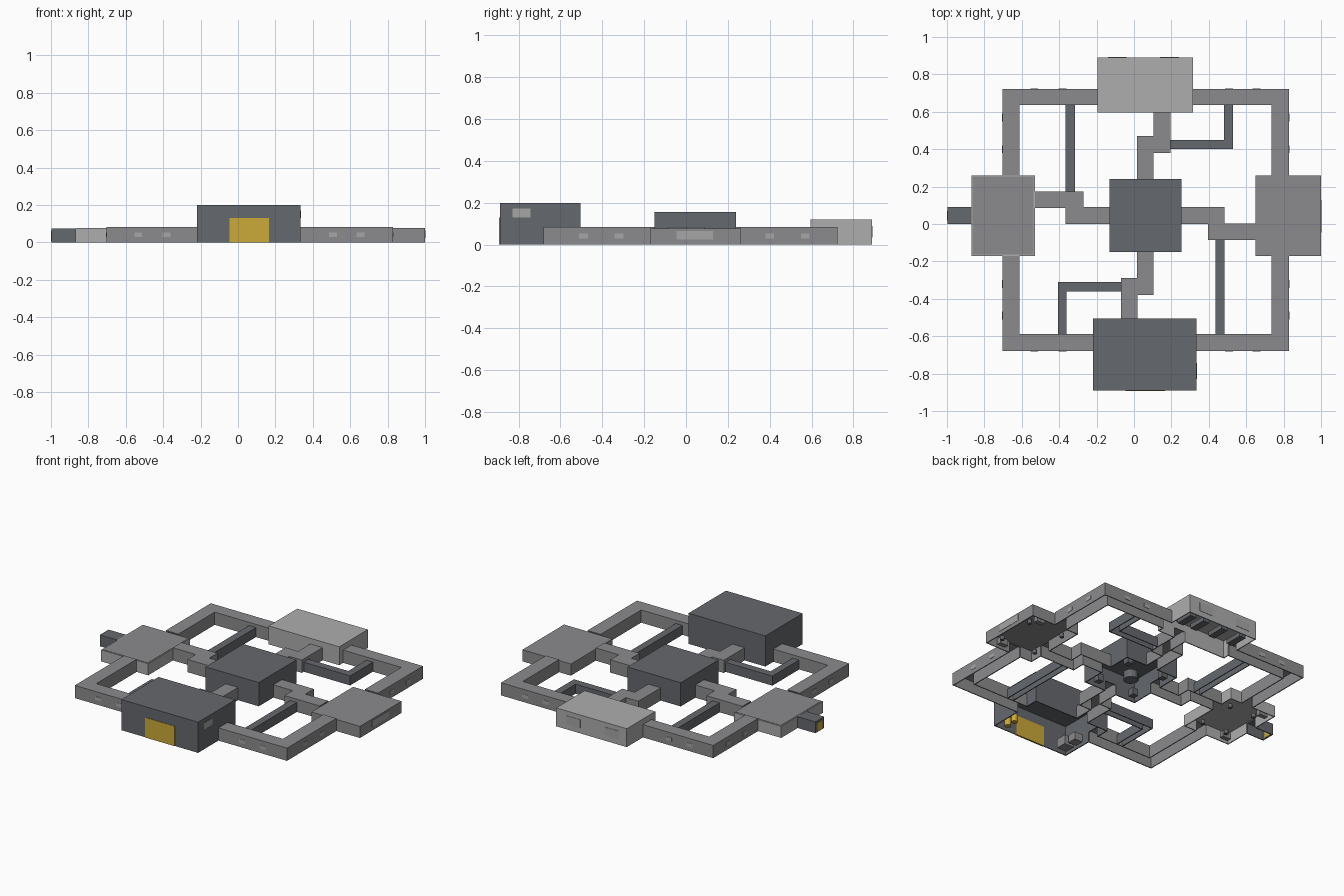
import bpy, bmesh
from math import pi
from mathutils import Matrix

if "Cube" in bpy.data.objects:
    bpy.data.objects.remove(bpy.data.objects["Cube"])


def material(name, rgb):
    m = bpy.data.materials.new(name)
    m.diffuse_color = (*rgb, 1)
    m.use_nodes = True
    m.node_tree.nodes["Principled BSDF"].inputs["Base Color"].default_value = m.diffuse_color
    return m


GREY = material("hull_grey", (0.26, 0.26, 0.27))
DARK = material("slate", (0.13, 0.14, 0.155))
LIGHT = material("pale_grey", (0.42, 0.42, 0.42))
PANE = material("window_pale", (0.38, 0.38, 0.38))
YELLOW = material("hatch_yellow", (0.6, 0.4, 0.04))


def finish(name, bm, mat):
    me = bpy.data.meshes.new(name)
    bm.to_mesh(me)
    bm.free()
    ob = bpy.data.objects.new(name, me)
    bpy.context.collection.objects.link(ob)
    if mat:
        me.materials.append(mat)
    return ob


def shell(name, pts, h, mat, open_edges=()):
    """Roof and walls over a plan outline, no floor; listed edges stay open."""
    bm = bmesh.new()
    lo = [bm.verts.new((x, y, 0)) for x, y in pts]
    hi = [bm.verts.new((x, y, h)) for x, y in pts]
    n = len(pts)
    area = sum(pts[i][0] * pts[(i + 1) % n][1] - pts[(i + 1) % n][0] * pts[i][1]
               for i in range(n))
    faces = [hi] + [[lo[i], lo[(i + 1) % n], hi[(i + 1) % n], hi[i]]
                    for i in range(n) if i not in open_edges]
    for f in faces:
        bm.faces.new(f if area > 0 else f[::-1])
    ob = finish(name, bm, mat)
    sol = ob.modifiers.new("wall_thickness", 'SOLIDIFY')
    sol.thickness = 0.006
    sol.offset = -1
    sol.use_even_offset = True
    return ob


def rect(x0, x1, y0, y1):
    return [(x0, y0), (x1, y0), (x1, y1), (x0, y1)]


def boxes(name, items, mat):
    """Boxes given as x0, x1, y0, y1, z0, z1 in one object."""
    bm = bmesh.new()
    for x0, x1, y0, y1, z0, z1 in items:
        m = Matrix.Translation(((x0 + x1) / 2, (y0 + y1) / 2, (z0 + z1) / 2))
        bmesh.ops.create_cube(bm, size=1, matrix=m @ Matrix.Diagonal((x1 - x0, y1 - y0, z1 - z0, 1)))
    return finish(name, bm, mat)


def cylinders(name, items, mat, sides=8):
    bm = bmesh.new()
    for x, y, r, z0, z1 in items:
        bmesh.ops.create_cone(bm, cap_ends=True, segments=sides, radius1=r, radius2=r,
                              depth=z1 - z0, matrix=Matrix.Translation((x, y, (z0 + z1) / 2)))
    return finish(name, bm, mat)


# Doorways: boxes straddling the room walls, as x range and y range
H = 0.083
doors = []
for a, b in [(0.64, 0.715), (-0.675, -0.595)]:
    for x in ((-0.195, 0.315) if a > 0 else (-0.22, 0.335)):
        doors.append((x - 0.02, x + 0.02, a, b, -0.02, 0.066))
for a, b in [(-0.695, -0.62), (0.74, 0.825)]:
    for y in (-0.17, 0.26):
        doors.append((a, b, y - 0.02, y + 0.02, -0.02, 0.066))
for a, b, y in [(0.11, 0.19, 0.595), (0.02, 0.1, 0.24), (0.02, 0.1, -0.15), (-0.065, 0.015, -0.505)]:
    doors.append((a, b, y - 0.02, y + 0.02, -0.02, 0.066))
for a, b, x in [(0.005, 0.085, -0.87), (0.095, 0.17, -0.53), (0.005, 0.085, -0.13),
                (0.005, 0.085, 0.255), (-0.08, -0.005, 0.65)]:
    doors.append((x - 0.02, x + 0.02, a, b, -0.02, 0.066))
cutter = boxes("doorway_cutter", doors, None)
cutter.hide_render = True
cutter.hide_viewport = True
cutter.display_type = 'WIRE'

# Rooms
rooms = [("hangar_room", (-0.22, 0.335, -0.89, -0.505), 0.20, DARK),
         ("back_room", (-0.195, 0.315, 0.595, 0.89), 0.12, LIGHT),
         ("left_room", (-0.87, -0.53, -0.17, 0.26), 0.075, LIGHT),
         ("right_room", (0.65, 1.0, -0.17, 0.26), 0.076, GREY),
         ("central_room", (-0.13, 0.255, -0.15, 0.24), 0.155, DARK)]
for name, r, h, mat in rooms:
    ob = shell(name, rect(*r), h, mat)
    cut = ob.modifiers.new("doorways", 'BOOLEAN')
    cut.object = cutter
    cut.operation = 'DIFFERENCE'
    cut.solver = 'EXACT'
boxes("left_room_roof", [(-0.863, -0.537, -0.163, 0.253, 0.074, 0.077)], GREY)

# Ring corridors: each corner joins a front or back room to a side room
for name, xe, xi, xo, ye, yi, yo in [
        ("back_right", 0.315, 0.735, 0.83, 0.26, 0.635, 0.723),
        ("back_left", -0.195, -0.613, -0.703, 0.26, 0.635, 0.723),
        ("front_right", 0.335, 0.735, 0.83, -0.17, -0.587, -0.68),
        ("front_left", -0.22, -0.613, -0.703, -0.17, -0.587, -0.68)]:
    shell("ring_corridor_" + name,
          [(xe, yo), (xe, yi), (xi, yi), (xi, ye), (xo, ye), (xo, yo)], H, GREY, (0, 3))

# Stepped corridors from the central room
shell("back_link", [(0.015, 0.24), (0.105, 0.24), (0.105, 0.38), (0.195, 0.38),
                    (0.195, 0.595), (0.105, 0.595), (0.105, 0.47), (0.015, 0.47)], H, GREY, (0, 4))
shell("front_link", [(0.105, -0.15), (0.015, -0.15), (0.015, -0.29), (-0.07, -0.29),
                     (-0.07, -0.505), (0.02, -0.505), (0.02, -0.38), (0.105, -0.38)], H, GREY, (0, 4))
shell("right_link", [(0.255, 0.09), (0.255, 0.0), (0.395, 0.0), (0.395, -0.085),
                     (0.65, -0.085), (0.65, 0.003), (0.485, 0.003), (0.485, 0.09)], H, GREY, (0, 4))
shell("left_link", [(-0.13, 0.0), (-0.13, 0.09), (-0.27, 0.09), (-0.27, 0.175),
                    (-0.53, 0.175), (-0.53, 0.085), (-0.365, 0.085), (-0.365, 0.0)], H, GREY, (0, 4))

# Narrow service passages
V = 0.062
shell("service_passage_left", rect(-0.365, -0.315, 0.175, 0.635), V, DARK, (0, 2))
shell("service_passage_right", rect(0.437, 0.485, -0.587, -0.085), V, DARK, (0, 2))
shell("service_passage_back", [(0.195, 0.45), (0.195, 0.40), (0.53, 0.40), (0.53, 0.635),
                               (0.482, 0.635), (0.482, 0.45)], V, DARK, (0, 3))
shell("service_passage_front", [(-0.07, -0.31), (-0.07, -0.36), (-0.36, -0.36), (-0.36, -0.587),
                                (-0.407, -0.587), (-0.407, -0.31)], V, DARK, (0, 3))

# Airlock and yellow hatches
shell("airlock", rect(-0.998, -0.87, 0.0, 0.09), 0.074, DARK, (1,))
boxes("airlock_hatch", [(-1.0, -0.99, 0.02, 0.07, 0.005, 0.06)], YELLOW)
boxes("hangar_door", [(-0.045, 0.167, -0.893, -0.882, 0.0, 0.13)], YELLOW)

# Windows along the ring
e = 0.002
panes = []
for c in (-0.533, -0.383, 0.507, 0.655):
    for y in (-0.68, 0.723):
        panes.append((c - 0.021, c + 0.021, y - e, y + e, 0.028, 0.052))
for c in (-0.49, -0.32, 0.40, 0.57):
    for x in (-0.703, 0.83):
        panes.append((x - e, x + e, c - 0.021, c + 0.021, 0.028, 0.052))
boxes("ring_windows", panes, PANE)
boxes("room_windows", [(1 - e, 1 + e, -0.045, 0.128, 0.024, 0.065),
                       (0.335 - e, 0.335 + e, -0.83, -0.743, 0.13, 0.172),
                       (0.14, 0.24, 0.89 - e, 0.89 + e, 0.035, 0.09),
                       (-0.14, -0.04, 0.89 - e, 0.89 + e, 0.035, 0.09)], PANE)

# Furnishings inside the open-bottomed rooms
boxes("bunks", [(x, x + 0.045, 0.74, 0.86, 0.0, 0.03) for x in (-0.14, 0.0, 0.14, 0.24)], DARK)
boxes("side_room_consoles", [(x, x + 0.06, y, y + 0.03, 0.0, 0.04)
                             for x in (-0.84, 0.88) for y in (-0.14, 0.2)], GREY)
cylinders("side_room_stools", [(x, y, 0.013, 0.0, 0.025)
                               for x in (-0.78, -0.6, 0.7, 0.95) for y in (-0.08, 0.17)], DARK, 12)
cylinders("central_column", [(0.0625, 0.045, 0.045, 0.0, 0.05)], DARK, 12)
boxes("central_consoles", [(x, x + 0.04, y, y + 0.04, 0.0, 0.045)
                           for x in (-0.09, 0.175) for y in (-0.11, 0.16)], DARK)
boxes("hangar_crates", [(-0.19, -0.12, -0.85, -0.78, 0.0, 0.06),
                        (-0.19, -0.13, -0.76, -0.70, 0.0, 0.05)], GREY)
cylinders("hangar_barrels", [(0.27, -0.84, 0.02, 0.0, 0.05),
                             (0.27, -0.78, 0.02, 0.0, 0.05)], YELLOW, 12)
